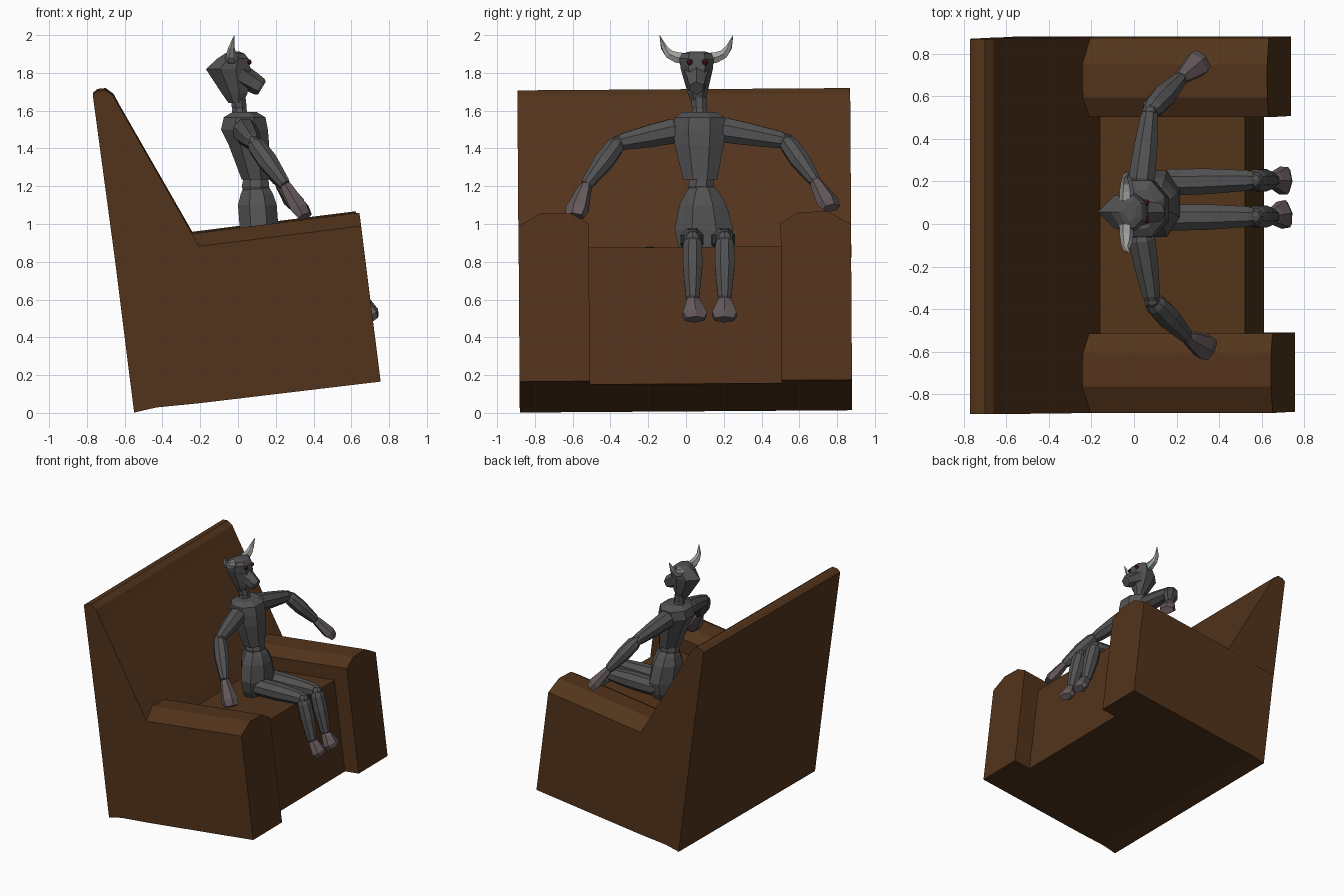
import bpy, bmesh, math
from mathutils import Vector, Matrix

if "Cube" in bpy.data.objects:
    bpy.data.objects.remove(bpy.data.objects["Cube"])


def material(name, r, g, b):
    m = bpy.data.materials.new(name)
    m.diffuse_color = (r, g, b, 1)
    m.use_nodes = True
    m.node_tree.nodes["Principled BSDF"].inputs["Base Color"].default_value = m.diffuse_color
    return m


BROWN = material("brown_leather", 0.085, 0.034, 0.011)
GREY = material("dark_hide", 0.085, 0.085, 0.088)
SKIN = material("hoof_skin", 0.13, 0.10, 0.105)
HORN = material("horn", 0.36, 0.36, 0.35)
RED = material("eye_red", 0.07, 0.008, 0.008)


def skin_rings(name, rings, mat):
    """Bridge equal-length point rings and cap both ends."""
    bm = bmesh.new()
    loops = [[bm.verts.new(p) for p in r] for r in rings]
    n = len(loops[0])
    for a, b in zip(loops, loops[1:]):
        for i in range(n):
            j = (i + 1) % n
            bm.faces.new((a[i], a[j], b[j], b[i]))
    bm.faces.new(loops[0][::-1])
    bm.faces.new(loops[-1])
    bmesh.ops.recalc_face_normals(bm, faces=bm.faces)
    me = bpy.data.meshes.new(name)
    bm.to_mesh(me)
    bm.free()
    me.materials.append(mat)
    ob = bpy.data.objects.new(name, me)
    bpy.context.collection.objects.link(ob)
    return ob


def ngon(n):
    """Unit polygon with flat sides on the axes."""
    k = 1 / math.cos(math.pi / n)
    return [(k * math.cos((i + .5) * math.tau / n), k * math.sin((i + .5) * math.tau / n))
            for i in range(n)]


def stack(name, rows, mat, shape):
    """Horizontal rings given as (z, x0, x1, y0, y1)."""
    return skin_rings(name, [[((x0 + x1) / 2 + u * (x1 - x0) / 2, (y0 + y1) / 2 + v * (y1 - y0) / 2, z)
                              for u, v in shape] for z, x0, x1, y0, y1 in rows], mat)


def limb(name, a, b, profile, mat, sides=8):
    """Rings along a-b given as (t, half width, half depth)."""
    a, b = Vector(a), Vector(b)
    q = (b - a).to_track_quat('Z', 'Y')
    return skin_rings(name, [[a.lerp(b, t) + q @ Vector((u * w, v * d, 0)) for u, v in ngon(sides)]
                             for t, w, d in profile], mat)


def tube(name, pts, radii, mat, sides=6):
    """Tapered tube along a bent path."""
    pts = [Vector(p) for p in pts]
    rings = []
    for i, p in enumerate(pts):
        t = pts[min(i + 1, len(pts) - 1)] - pts[max(i - 1, 0)]
        q = t.to_track_quat('Z', 'X')
        rings.append([p + q @ Vector((u * radii[i], v * radii[i], 0)) for u, v in ngon(sides)])
    return skin_rings(name, rings, mat)


def ball(name, loc, r, mat, seg=8, rings=5):
    bpy.ops.mesh.primitive_uv_sphere_add(segments=seg, ring_count=rings, radius=r, location=loc)
    ob = bpy.context.object
    ob.name = name
    ob.data.materials.append(mat)


# --- Armchair, built upright then tipped backwards ---
TIP = (Matrix.Translation((-0.55, 0, 0.008)) @ Matrix.Rotation(math.radians(0.4), 4, 'X')
       @ Matrix.Rotation(math.radians(-7.15), 4, 'Y'))


def slab(name, profile, y0, y1):
    """Side profile (x, z) extruded across the width."""
    ob = skin_rings(name, [[(x, y, z) for x, z in profile] for y in (y0, y1)], BROWN)
    ob.matrix_world = TIP


slab("chair_back", [(0, .815), (-.008, 1.695), (.02, 1.712), (.063, 1.711), (.1, 1.676),
                    (.13, 1.6), (.456, .82)], -.881, .881)
slab("seat", [(0, 0), (.12, .012), (.35, .006), (1.17, 0), (1.17, .73), (.485, .735),
              (.45, .83), (0, .83)], -.51, .51)
ARM = [(.88, 0), (.88, .83), (.755, .9), (.6, .895), (.508, .84), (.508, 0)]
for side, end, label in ((-1, 1.315, "right"), (1, 1.297, "left")):
    rings = []
    for x, lift in ((0, 0), (.12, .012), (.35, .006), (end, 0)):
        # keep the rear of the arm inside the backrest
        rings.append([(x, side * y, max(z, lift)) for y, z in ARM])
    skin_rings("armrest_" + label, rings, BROWN).matrix_world = TIP

# --- Seated horned figure: trunk ---
OCT = ngon(8)
stack("hips", [(.82, .03, .18, -.01, .21), (.88, .01, .21, -.04, .235), (.97, .01, .215, -.06, .25),
               (1.1, .0, .205, -.035, .215), (1.16, .015, .185, -.005, .18),
               (1.195, .03, .165, .02, .15)], GREY, OCT)
stack("waist", [(1.16, .03, .155, .02, .14), (1.2, .02, .165, .01, .15),
                (1.25, .03, .16, .025, .145)], GREY, OCT)
stack("chest", [(1.235, .02, .165, -.015, .165), (1.42, -.05, .165, -.06, .2),
                (1.5, -.09, .158, -.068, .208), (1.565, -.075, .145, -.06, .205),
                (1.592, -.03, .1, -.02, .16)], GREY, OCT)
stack("neck", [(1.56, -.035, .055, .025, .12), (1.61, -.03, .045, .035, .11),
               (1.625, -.035, .045, .03, .11), (1.67, -.035, .04, .03, .11)], GREY, OCT)

# Head: skull pointed at the back, with a tapering muzzle
SKULL = [(-1, 0), (-.35, -.9), (.35, -1), (1, -.5), (1, .5), (.35, 1), (-.35, .9)]
stack("skull", [(1.64, -.05, .025, .03, .095), (1.69, -.085, .05, .01, .112),
                (1.82, -.17, .065, -.028, .142), (1.875, -.11, .055, -.035, .147),
                (1.902, -.07, .035, -.02, .135), (1.912, -.05, .01, .015, .105)], GREY, SKULL)
limb("muzzle", (.01, .055, 1.79), (.127, .055, 1.72),
     [(0, .065, .055), (.55, .048, .048), (.9, .042, .042), (1, .034, .034)], GREY, 6)
for s, label in ((-1, "right"), (1, "left")):
    ball("eye_" + label, (.056, .06 + s * .04, 1.857), .016, RED, 8, 6)
    tube("horn_" + label, [(-.035, .055 + s * y, z) for y, z in
                           ((.06, 1.875), (.105, 1.882), (.145, 1.9), (.172, 1.935))]
         + [(-.02, .055 + s * .194, 1.998)],
         [.03, .028, .023, .015, .001], HORN)

# --- Arms: shoulder, elbow, wrist and hand-tip points ---
UPPER = [(0, .04, .045), (.12, .062, .066), (.5, .056, .058), (.92, .042, .044), (1, .032, .034)]
FORE = [(0, .035, .035), (.1, .048, .047), (.45, .053, .05), (.95, .033, .033), (1, .027, .027)]
HAND = [(0, .026, .026), (.12, .034, .03), (.75, .058, .04), (1, .05, .028)]
ARMS = {
    "right": ((.03, -.03, 1.5), (.085, -.36, 1.43), (.25, -.53, 1.205), (.355, -.59, 1.04)),
    "left": ((.03, .16, 1.505), (.075, .53, 1.44), (.22, .685, 1.225), (.32, .77, 1.085)),
}
for label, (sh, el, wr, tip) in ARMS.items():
    limb("upper_arm_" + label, sh, el, UPPER, GREY)
    ball("elbow_" + label, el, .04, GREY)
    limb("forearm_" + label, el, wr, FORE, GREY)
    limb("hand_" + label, wr, tip, HAND, SKIN, 6)

# --- Legs: hip, knee, ankle and toe points ---
THIGH = [(0, .05, .05), (.1, .062, .062), (.5, .06, .062), (.93, .048, .05), (1, .038, .04)]
SHIN = [(0, .038, .038), (.1, .05, .05), (.45, .052, .052), (.95, .036, .038), (1, .03, .03)]
FOOT = [(0, .03, .03), (.2, .04, .038), (.75, .065, .042), (1, .05, .025)]
for label, y, yk, yt in (("right", .03, .035, .048), ("left", .195, .205, .203)):
    hip, knee, ankle, toe = (.12, y, .915), (.565, yk, .92), (.648, yk, .6), (.72, yt, .495)
    limb("thigh_" + label, hip, knee, THIGH, GREY)
    ball("knee_" + label, knee, .045, GREY)
    limb("shin_" + label, knee, ankle, SHIN, GREY)
    limb("foot_" + label, ankle, toe, FOOT, SKIN, 6)
